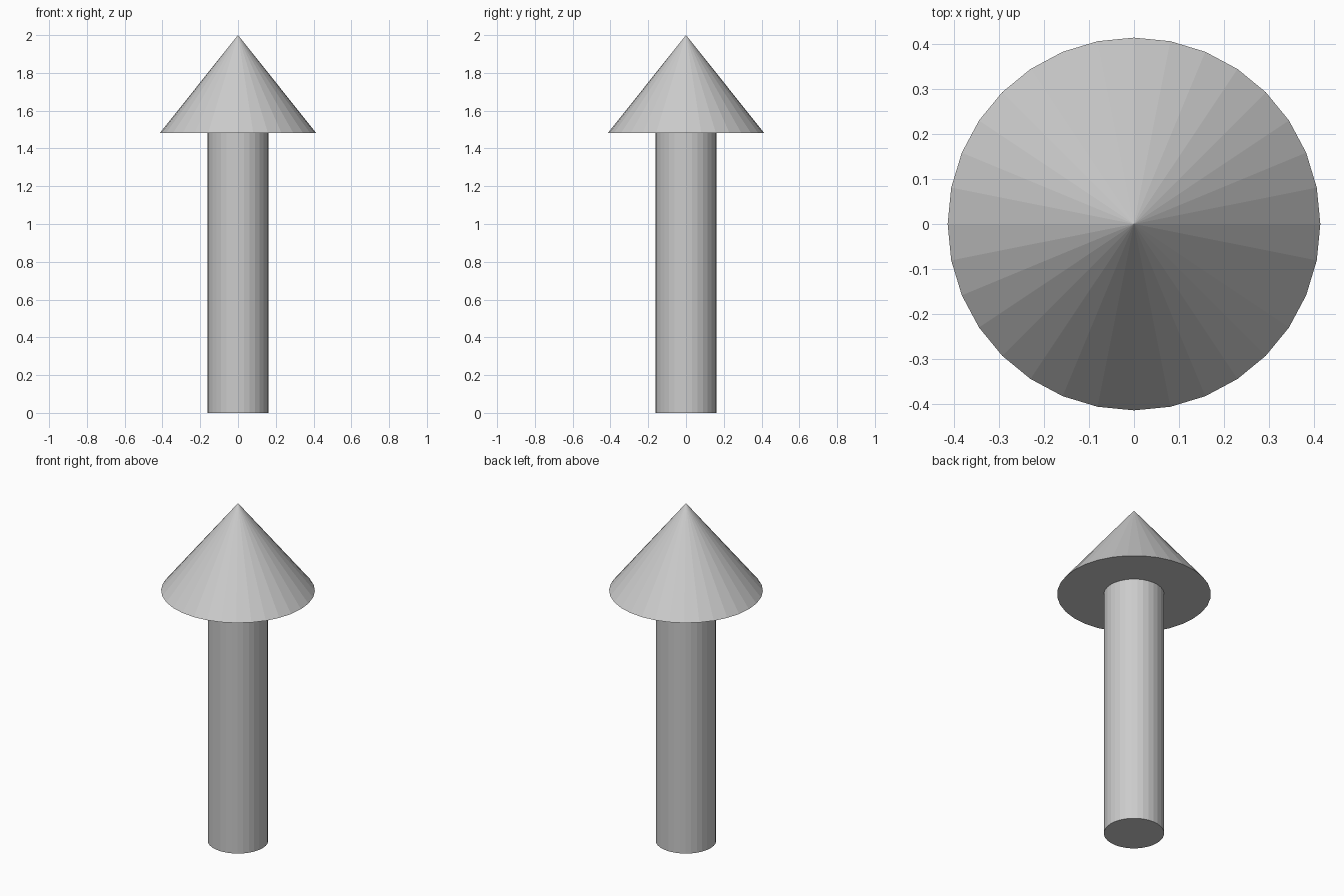
import bpy

if "Cube" in bpy.data.objects:
    bpy.data.objects.remove(bpy.data.objects["Cube"])

SIDES = 32
BASE_Z = 1.483   # underside of the arrow head
TOP_Z = 2.0

# Shaft
bpy.ops.mesh.primitive_cylinder_add(vertices=SIDES, radius=0.162, depth=BASE_Z,
                                    location=(0, 0, BASE_Z / 2))
bpy.context.object.name = "arrow_shaft"

# Pointed head
bpy.ops.mesh.primitive_cone_add(vertices=SIDES, radius1=0.413, radius2=0,
                                depth=TOP_Z - BASE_Z,
                                location=(0, 0, (BASE_Z + TOP_Z) / 2))
bpy.context.object.name = "arrow_head"
